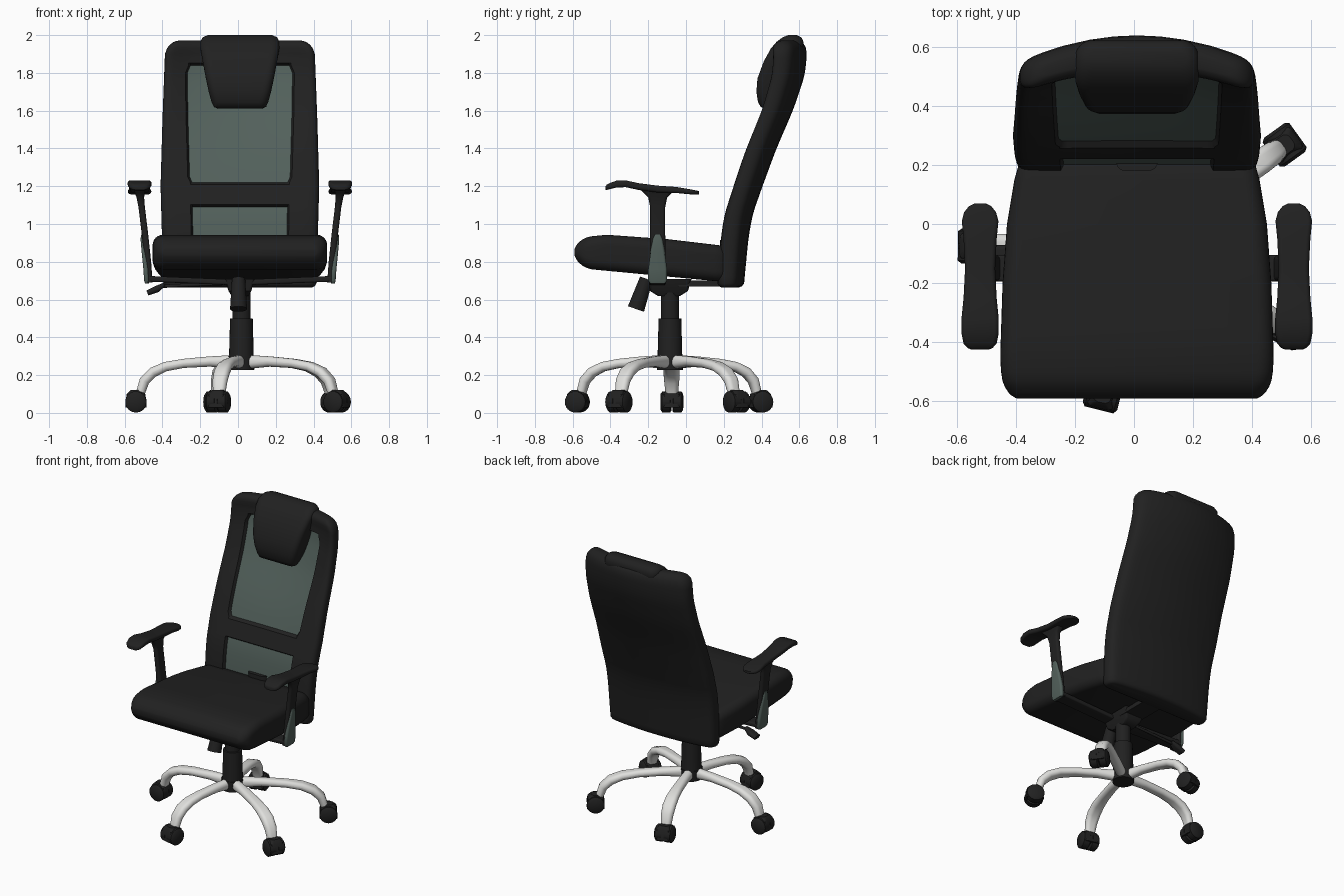
import bpy, bmesh, math
from mathutils import Vector

if "Cube" in bpy.data.objects:
    bpy.data.objects.remove(bpy.data.objects["Cube"])


def material(name, rgb):
    m = bpy.data.materials.new(name)
    m.diffuse_color = (*rgb, 1)
    m.use_nodes = True
    m.node_tree.nodes["Principled BSDF"].inputs["Base Color"].default_value = m.diffuse_color
    return m


BLACK = material("black upholstery", (0.015, 0.015, 0.015))
GREEN = material("grey green mesh", (0.085, 0.118, 0.105))
METAL = material("light grey metal", (0.74, 0.74, 0.72))
CX = 0.01          # centre line of the upper chair


def interp(table, t):
    if t <= table[0][0]:
        return table[0][1]
    for (a, va), (b, vb) in zip(table, table[1:]):
        if t <= b:
            return va + (vb - va) * (t - a) / (b - a)
    return table[-1][1]


def rrect(hw, hh, r, n=6):
    """Rounded rectangle outline as 2D points."""
    r = min(r, hw * 0.999, hh * 0.999)
    pts = []
    for k, (sx, sy) in enumerate(((1, 1), (-1, 1), (-1, -1), (1, -1))):
        for i in range(n + 1):
            a = math.pi / 2 * (k + i / n)
            pts.append((sx * (hw - r) + r * math.cos(a), sy * (hh - r) + r * math.sin(a)))
    return pts


def loft(name, rings, mats, rule=None):
    """Skin closed rings of points; rule(ring, column) picks the material index."""
    bm = bmesh.new()
    vs = [[bm.verts.new(p) for p in ring] for ring in rings]
    n = len(rings[0])
    for i in range(len(rings) - 1):
        for j in range(n):
            k = (j + 1) % n
            f = bm.faces.new((vs[i][j], vs[i][k], vs[i + 1][k], vs[i + 1][j]))
            if rule:
                f.material_index = rule(i, j)
    bm.faces.new(vs[0])
    bm.faces.new(vs[-1])
    bmesh.ops.recalc_face_normals(bm, faces=bm.faces)
    me = bpy.data.meshes.new(name)
    bm.to_mesh(me)
    bm.free()
    for m in mats:
        me.materials.append(m)
    ob = bpy.data.objects.new(name, me)
    bpy.context.collection.objects.link(ob)
    return ob


def sweep(name, path, sizes, side, mat, r=1.0):
    """Rounded section swept along a path; sizes are (half width, half height)."""
    path = [Vector(p) for p in path]
    side = Vector(side).normalized()
    rings = []
    for i, p in enumerate(path):
        t = (path[min(i + 1, len(path) - 1)] - path[max(i - 1, 0)]).normalized()
        up = side.cross(t).normalized()
        rings.append([p + side * a + up * b for a, b in rrect(*sizes[i], r)])
    return loft(name, rings, [mat])


def rod(name, a, b, ra, rb, mat=BLACK, side=(1, 0, 0)):
    return sweep(name, [a, b], [(ra, ra), (rb, rb)], side, mat)


def box(name, x, y, z, r=0.015):
    """Box with rounded vertical edges from (min, max) pairs."""
    c = ((x[0] + x[1]) / 2, (y[0] + y[1]) / 2)
    sec = rrect((x[1] - x[0]) / 2, (y[1] - y[0]) / 2, r)
    return loft(name, [[(c[0] + a, c[1] + b, h) for a, b in sec] for h in z], [BLACK])


# Seat cushion: sections from front to back
seat_top = [(-0.59, 0.925), (-0.5, 0.935), (-0.42, 0.943), (-0.1, 0.92), (0.24, 0.88)]
seat_low = [(-0.59, 0.775), (-0.5, 0.76), (-0.1, 0.722), (0.24, 0.69)]
seat_wid = [(-0.59, 0.455), (-0.45, 0.463), (-0.2, 0.455), (0.0, 0.44), (0.15, 0.415), (0.24, 0.39)]
rings = []
for y in [-0.59, -0.588, -0.58, -0.57, -0.55, -0.53, -0.5, -0.46, -0.42, -0.35, -0.2, -0.1,
          0, 0.08, 0.15, 0.2, 0.225, 0.24]:
    d = min((y + 0.592) / 0.09, (0.245 - y) / 0.05, 1)
    e = math.sqrt(1 - (1 - d) ** 2)
    t, b = interp(seat_top, y), interp(seat_low, y)
    hw = interp(seat_wid, y) - 0.06 * (1 - e)
    rings.append([(CX + p, y, (t + b) / 2 + q) for p, q in rrect(hw, (t - b) / 2 * e, 0.055)])
loft("seat", rings, [BLACK])

# Backrest: padded frame, bowed at the rear, with two recessed mesh windows
rear = [(0.66, 0.305), (0.92, 0.33), (1.05, 0.352), (1.2, 0.405), (1.39, 0.475), (1.61, 0.57),
        (1.79, 0.63), (1.92, 0.642), (1.98, 0.625)]
bow = [(0.66, 0.04), (1.1, 0.05), (1.6, 0.075), (1.95, 0.1)]
front_bow = [(1.1, 0.0), (1.3, 0.01), (1.9, 0.08)]
wide = [(0.66, 0.405), (1.2, 0.42), (1.55, 0.41), (1.95, 0.395)]
open_w = [(1.09, 0.92), (1.22, 0.92), (1.25, 0.97), (1.6, 1.03), (1.8, 1.06), (1.84, 1.0)]
windows = [(0.83, 1.09), (1.22, 1.84)]
ZB, ZT, WU, T = 0.665, 1.972, 0.655, 0.1
zs = {ZB, ZB + 0.006, ZB + 0.02, ZT, ZT - 0.003, ZT - 0.01, ZT - 0.022, ZT - 0.04, ZT - 0.07}
zs |= {0.72 + 0.04 * i for i in range(30)} | {1.25}
for lo, hi in windows:
    zs |= {lo, hi, lo - 0.012, hi + 0.012}
zs = sorted(zs)
half = [0, 0.2, 0.4, WU - 0.04, WU, WU + 0.025, 0.8, 0.88, 0.93, 0.96, 0.98, 0.99, 0.997]
us = [-u for u in half[:0:-1]] + half


def window_of(u, z):
    """Number of the window at this grid point, or 0."""
    for n, (a, b) in enumerate(windows):
        if abs(u) < WU + 1e-4 and a - 1e-4 < z < b + 1e-4:
            return n + 1
    return 0


rings = []
for z in zs:
    yr = sum(interp(rear, z + k) for k in (-0.04, -0.02, 0, 0.02, 0.04)) / 5
    r, c, cf = 0.08, interp(bow, z), interp(front_bow, z)
    k = max(0, min(1, (z - ZT + r) / r, ))
    kb = max(0, min(1, (ZB + 0.03 - z) / 0.03))
    hw = interp(wide, z) - r + r * math.sqrt(1 - k * k) - 0.02 * (1 - math.sqrt(1 - kb * kb))
    d = min((z - ZB + 0.006) / 0.025, (ZT + 0.003 - z) / 0.05, 1)
    ez = math.sqrt(1 - (1 - d) ** 2)

    def point(u, sign):
        x = u * hw * (interp(open_w, z) if abs(u) < WU + 0.03 else 1)
        q = (x / 0.41) ** 2
        e = math.sqrt(1 - abs(u) ** 26) * ez
        back, front = yr - c * q, yr - c - T + cf * (1 - q)
        y = (back + front) / 2 + sign * (back - front) / 2 * e
        if sign < 0 and window_of(u, z):
            y += 0.02
        return (CX + x, y, z)
    rings.append([point(u, -1) for u in us] + [point(1, 0)]
                 + [point(u, 1) for u in reversed(us)] + [point(-1, 0)])


def back_rule(i, j):
    if j >= len(us) - 1:
        return 0
    found = {window_of(us[a], zs[b]) for a in (j, j + 1) for b in (i, i + 1)}
    return int(len(found) == 1 and 0 not in found)


loft("backrest", rings, [BLACK, GREEN], back_rule)

# Headrest cushion: (z, half width, front y, back y)
head = [(1.612, 0.12, 0.42, 0.46), (1.62, 0.138, 0.4, 0.47), (1.645, 0.15, 0.385, 0.5),
        (1.7, 0.165, 0.378, 0.54), (1.77, 0.18, 0.385, 0.57), (1.86, 0.197, 0.42, 0.6),
        (1.93, 0.209, 0.46, 0.63), (1.965, 0.209, 0.49, 0.632), (1.988, 0.198, 0.52, 0.62),
        (2.0, 0.17, 0.55, 0.595)]
loft("headrest", [[(CX + a, (f + b) / 2 + q - 0.4 * a * a, z) for a, q in rrect(w, (b - f) / 2, 0.05)]
                  for z, w, f, b in head], [BLACK])

# Armrests: pad, post, coloured outer sleeve and bar under the seat
pad = [(-0.425, 0.03, 1.19, 0.01), (-0.42, 0.042, 1.194, 0.014), (-0.405, 0.056, 1.2, 0.016),
       (-0.37, 0.063, 1.211, 0.018), (-0.32, 0.063, 1.213, 0.018), (-0.25, 0.056, 1.198, 0.018),
       (-0.15, 0.051, 1.185, 0.018), (-0.05, 0.056, 1.18, 0.016), (0.01, 0.062, 1.172, 0.014),
       (0.04, 0.054, 1.168, 0.012), (0.06, 0.038, 1.166, 0.01), (0.07, 0.018, 1.165, 0.008)]
post = [(0.69, 0.48, 0.018, 0.045), (0.8, 0.487, 0.017, 0.042), (0.95, 0.503, 0.017, 0.04),
        (1.09, 0.52, 0.017, 0.04), (1.14, 0.527, 0.02, 0.05), (1.165, 0.53, 0.026, 0.075),
        (1.18, 0.53, 0.03, 0.09)]
sleeve = [(0.685, 0.492, 0.01, 0.04), (0.7, 0.494, 0.013, 0.05), (0.76, 0.498, 0.013, 0.05),
          (0.85, 0.507, 0.013, 0.038), (0.92, 0.514, 0.012, 0.026), (0.945, 0.516, 0.007, 0.015)]
for s, side in ((-1, "left"), (1, "right")):
    loft(side + "_arm_pad", [[(CX + s * 0.531 + a, y, z + b) for a, b in rrect(w, h, 0.015)]
                             for y, w, z, h in pad], [BLACK])
    for name, rows, mat in (("_arm_post", post, BLACK), ("_arm_sleeve", sleeve, GREEN)):
        loft(side + name, [[(CX + s * x + a, -0.15 + b, z) for a, b in rrect(hx, hy, 0.015)]
                           for z, x, hx, hy in rows], [mat])
    sweep(side + "_arm_bar", [(CX + s * 0.49, -0.15, 0.71), (CX, -0.15, 0.69)],
          [(0.045, 0.015)] * 2, (0, 1, 0), BLACK, 0.01)

# Tilt mechanism, backrest bracket, tension knob and lever
sec = [(0.62, 0.045, -0.15, -0.03), (0.645, 0.06, -0.19, 0.01), (0.71, 0.08, -0.2, 0.03)]
loft("mechanism", [[(CX + a, (f + b) / 2 + q, z) for a, q in rrect(w, (b - f) / 2, 0.015)]
                   for z, w, f, b in sec], [BLACK])
box("back_bracket", (-0.06, 0.08), (-0.05, 0.25), (0.67, 0.7))
box("bracket_cover", (-0.06, 0.08), (0.18, 0.24), (0.84, 0.915), 0.03)
rod("tension_knob", (0.003, -0.21, 0.71), (0.003, -0.265, 0.55), 0.035, 0.045)
rod("lever_rod", (-0.08, -0.1, 0.685), (-0.41, -0.1, 0.67), 0.009, 0.009, side=(0, 1, 0))
sweep("lever_paddle", [(-0.39, -0.1, 0.68), (-0.43, -0.1, 0.655), (-0.48, -0.1, 0.635)],
      [(0.015, 0.01), (0.03, 0.018), (0.028, 0.014)], (0, 1, 0), BLACK)

# Gas column and hub
HUB = Vector((0.018, -0.085, 0))
for name, z0, z1, r0, r1 in (("piston", 0.49, 0.65, 0.048, 0.048), ("column", 0.28, 0.5, 0.066, 0.06),
                             ("hub", 0.228, 0.3, 0.068, 0.07)):
    rod(name, HUB + Vector((0, 0, z0)), HUB + Vector((0, 0, z1)), r0, r1)

# Five arched legs with twin-wheel casters
casters = [(-0.105, -0.575), (0.525, -0.355), (0.51, 0.268), (-0.115, 0.395), (-0.54, -0.075)]
arch = [(0.08, 0.27, 0.03, 0.036), (0.3, 0.272, 0.033, 0.027), (0.55, 0.262, 0.036, 0.024),
        (0.72, 0.245, 0.041, 0.025), (0.84, 0.215, 0.043, 0.027), (0.92, 0.17, 0.04, 0.027),
        (0.955, 0.11, 0.034, 0.024)]
for n, (x, y) in enumerate(casters):
    d = Vector((x, y, 0)) - HUB
    u = d.normalized()
    s = Vector((-u.y, u.x, 0))
    sweep(f"leg_{n}", [HUB + d * t + Vector((0, 0, z)) for t, z, _, _ in arch],
          [(w, h) for _, _, w, h in arch], s, METAL, 0.03)
    c = Vector((x, y, 0.058))
    for k in (-1, 1):
        sweep(f"caster_wheel_{n}", [c + s * k * o for o in (0.003, 0.009, 0.05, 0.06)],
              [(0.048, 0.048), (0.056, 0.056), (0.056, 0.056), (0.042, 0.042)], u, BLACK)
    sweep(f"caster_hood_{n}", [c + Vector((0, 0, z)) for z in (-0.03, 0.04, 0.062)],
          [(0.056, 0.048), (0.05, 0.046), (0.03, 0.03)], u, BLACK, 0.02)

# Smooth shading with crisp edges
bpy.ops.object.select_all(action='SELECT')
bpy.context.view_layer.objects.active = bpy.data.objects["seat"]
bpy.ops.object.shade_smooth_by_angle(angle=math.radians(40))
